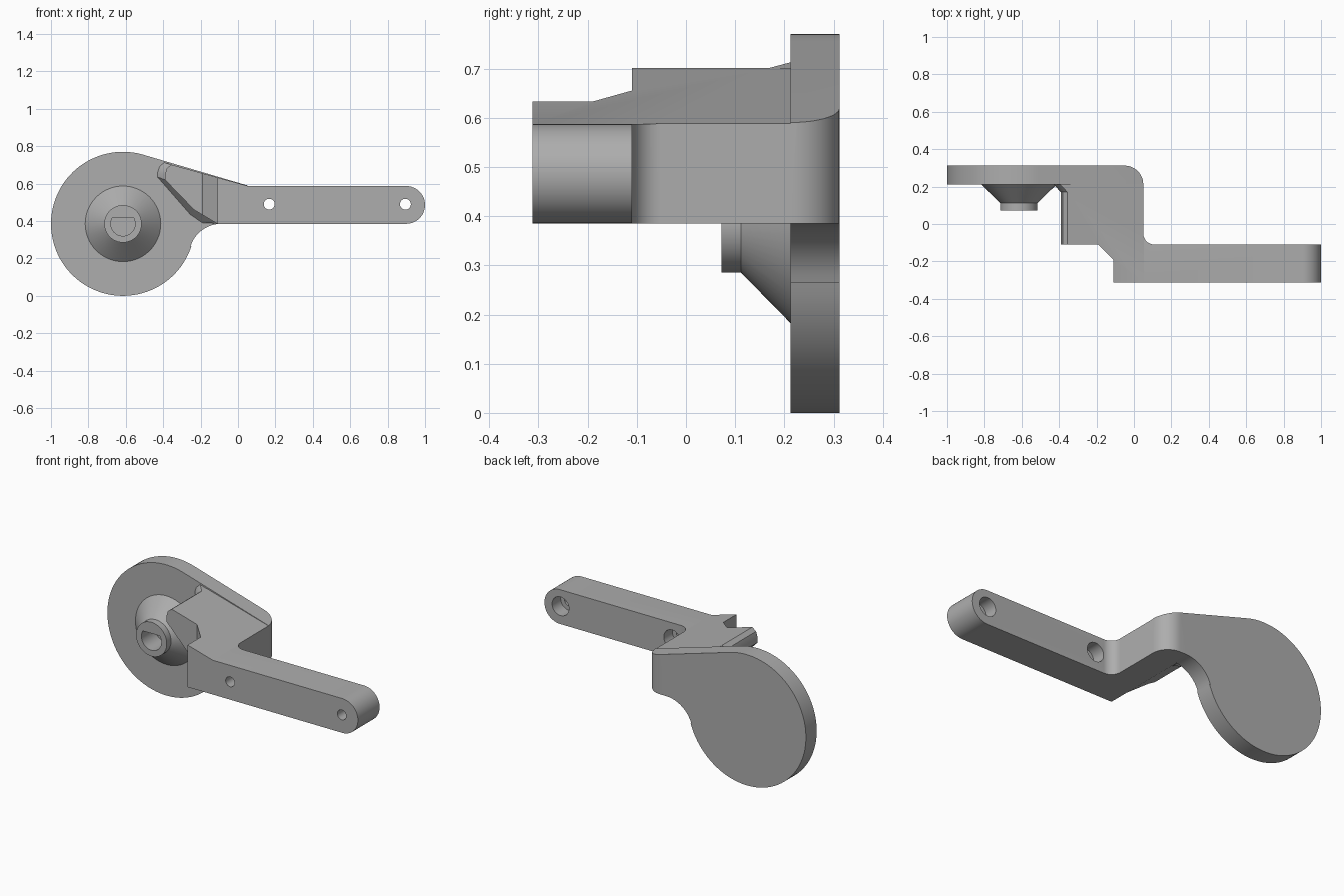
import bpy
import bmesh
from math import cos, sin, radians, pi

cube = bpy.data.objects.get("Cube")
if cube:
    bpy.data.objects.remove(cube, do_unlink=True)

grey = bpy.data.materials.new("plain grey")
grey.use_nodes = True
tone = (0.42, 0.42, 0.42, 1)
grey.diffuse_color = tone
grey.node_tree.nodes["Principled BSDF"].inputs["Base Color"].default_value = tone


def arc(cx, cy, r, start, end, n=12):
    angles = [radians(start + (end - start) * i / n) for i in range(n + 1)]
    return [(cx + r * cos(a), cy + r * sin(a)) for a in angles]


def loft(name, rings):
    """Closed solid through rings of matching 3D points."""
    bm = bmesh.new()
    loops = [[bm.verts.new(p) for p in ring] for ring in rings]
    for a, b in zip(loops, loops[1:]):
        for i in range(len(a)):
            j = (i + 1) % len(a)
            bm.faces.new((a[i], a[j], b[j], b[i]))
    bm.faces.new(loops[0][::-1])
    bm.faces.new(loops[-1])
    bmesh.ops.recalc_face_normals(bm, faces=bm.faces)
    mesh = bpy.data.meshes.new(name)
    bm.to_mesh(mesh)
    bm.free()
    mesh.materials.append(grey)
    obj = bpy.data.objects.new(name, mesh)
    bpy.context.collection.objects.link(obj)
    return obj


def front_ring(points, y):
    return [(x, y, z) for x, z in points]


def front_extrude(name, points, y0, y1):
    return loft(name, [front_ring(points, y0), front_ring(points, y1)])


def lathe_y(name, x, z, profile, n=64):
    """Solid of (radius, y) stations around an axis along y."""
    return loft(name, [front_ring(arc(x, z, r, 0, 360 - 360 / n, n - 1), y)
                       for r, y in profile])


def combine(target, tool, operation):
    mod = target.modifiers.new(operation, 'BOOLEAN')
    mod.operation = operation
    mod.solver = 'EXACT'
    mod.object = tool
    bpy.context.view_layer.objects.active = target
    bpy.ops.object.modifier_apply(modifier=mod.name)


def discard(obj):
    bpy.data.objects.remove(obj, do_unlink=True)


BOTTOM = 0.385
HUB_X, HUB_Z = -0.615, 0.385


def slope(x):
    return 0.602 - 0.28 * x


# Plan outline that trims the stepped body and rounds its corners
plan = [(-0.11, -0.312), (1.1, -0.312), (1.1, -0.11)]
plan += arc(0.11, -0.05, 0.06, 270, 180) + arc(-0.05, 0.212, 0.1, 0, 90)
plan += [(-1.1, 0.312), (-1.1, 0.16), (-0.45, 0.16), (-0.45, -0.11),
         (-0.19, -0.11), (-0.11, -0.19)]
trim = loft("plan_trim", [[(x, y, z) for x, y in plan] for z in (-0.1, 1)])

# Arm and step block share one front profile
inner_edge = [(-0.355, slope(-0.355)), (-0.38, 0.683), (-0.39, 0.65),
              (-0.39, 0.62), (-0.235, 0.46)]
profile = inner_edge + [(-0.11, BOTTOM)] + arc(0.899, 0.486, 0.101, -90, 90, 24)
profile += [(0.054, 0.587)]
lever = front_extrude("crank_lever", profile, -0.4, 0.4)
combine(lever, trim, 'INTERSECT')

# Round plate with a tangent neck
outline = [(0.2, BOTTOM)] + arc(-0.09, 0.213, 0.172, 90, 162)
outline += arc(HUB_X, HUB_Z, 0.385, -18, -285.6, 72) + [(0.2, slope(0.2))]
plate = front_extrude("round_plate", outline, 0.212, 0.4)
combine(plate, trim, 'INTERSECT')

# Chamfer easing the block into the plate
outer_edge = [(-0.395, slope(-0.395)), (-0.42, 0.69), (-0.43, 0.66),
              (-0.43, 0.635), (-0.255, 0.435)]
inside = [(-0.05, 0.4), (-0.05, 0.6)]
chamfer = loft("chamfer", [
    front_ring(inner_edge + [(-0.11, 0.387)] + inside, 0.17),
    front_ring(outer_edge + [(-0.19, 0.39)] + inside, 0.212),
    front_ring(outer_edge + [(-0.19, 0.39)] + inside, 0.24)])

# Conical hub with a short collar
hub = lathe_y("hub", HUB_X, HUB_Z,
              [(0.1, 0.072), (0.1, 0.112), (0.202, 0.212), (0.202, 0.25)])

for part in (plate, chamfer, hub):
    combine(lever, part, 'UNION')
    discard(part)
discard(trim)

# D-shaped shaft socket
socket = front_extrude("socket", arc(HUB_X, HUB_Z, 0.065, 148, 392, 36), 0, 0.2)
cutters = [socket]

# Counterbored screw holes
for x in (0.167, 0.895):
    cutters.append(lathe_y("screw_hole", x, 0.49, [
        (0.029, -0.4), (0.029, -0.19), (0.055, -0.19), (0.055, 0)], 32))

for cutter in cutters:
    combine(lever, cutter, 'DIFFERENCE')
    discard(cutter)

bpy.ops.object.select_all(action='DESELECT')
lever.select_set(True)
bpy.context.view_layer.objects.active = lever
bpy.ops.object.shade_smooth_by_angle(angle=pi / 6)
